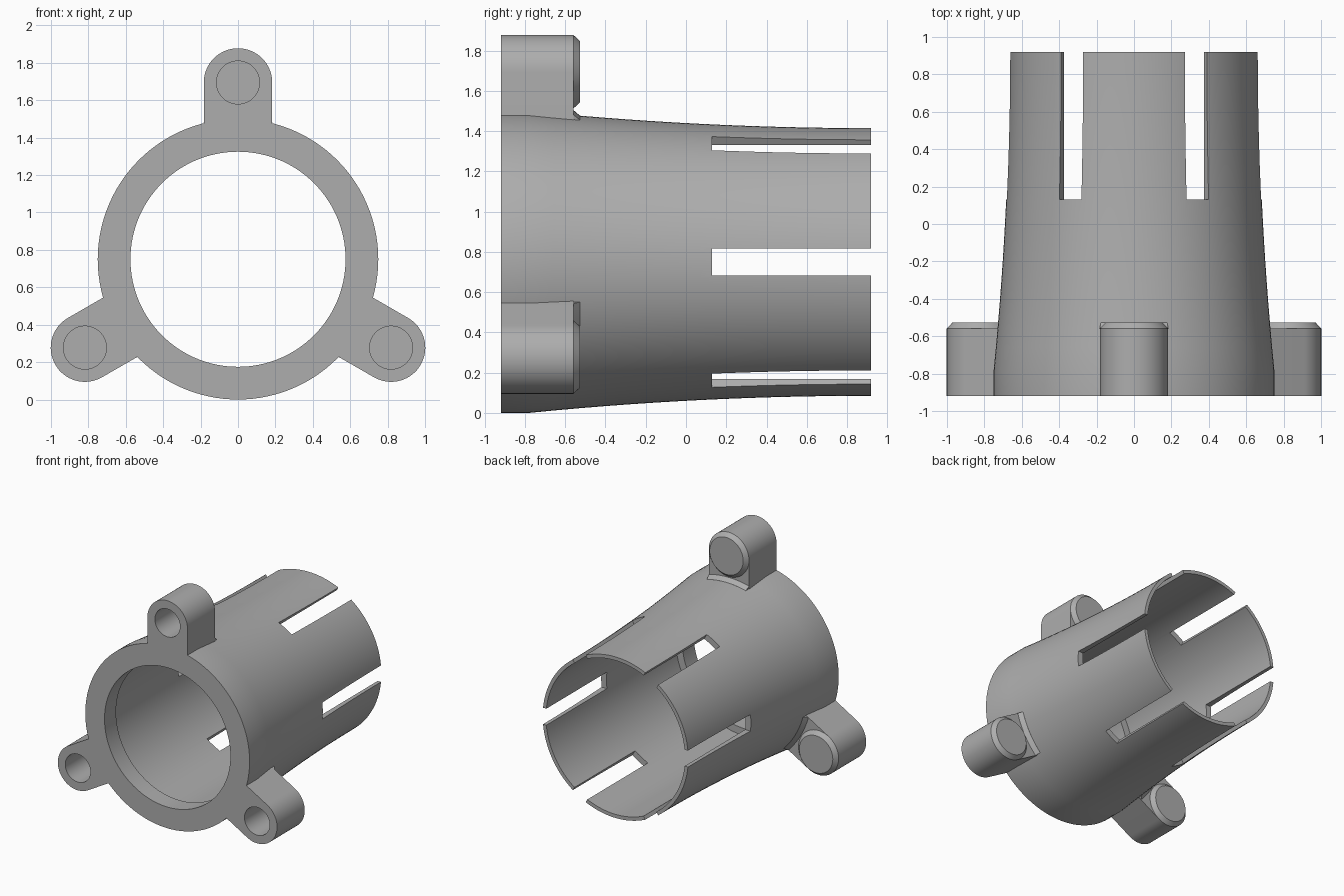
import bpy, bmesh
from math import pi, sin, cos, radians
from mathutils import Matrix, Vector

default = bpy.data.objects.get("Cube")
if default:
    bpy.data.objects.remove(default, do_unlink=True)

AXIS_Z = 0.75
FRONT, BACK = -0.92, 0.92

grey = bpy.data.materials.new("plain_grey")
grey.use_nodes = True
COLOUR = (0.42, 0.42, 0.42, 1)
grey.diffuse_color = COLOUR
grey.node_tree.nodes["Principled BSDF"].inputs["Base Color"].default_value = COLOUR


def finish(name, bm, angle=0.0):
    """Turn a bmesh into an object on the tube axis, turned about y."""
    bmesh.ops.recalc_face_normals(bm, faces=bm.faces)
    mesh = bpy.data.meshes.new(name)
    bm.to_mesh(mesh)
    bm.free()
    mesh.materials.append(grey)
    obj = bpy.data.objects.new(name, mesh)
    obj.location.z = AXIS_Z
    obj.rotation_euler.y = angle
    bpy.context.collection.objects.link(obj)
    return obj


def revolve(profile, half_angle=pi, steps=120, radius_offset=0.0):
    """Spin a closed (y, radius) loop about y, centred on the +z direction."""
    bm = bmesh.new()
    full = half_angle >= pi
    turns = steps if full else steps + 1
    rings = []
    for i in range(turns):
        a = -half_angle + 2 * half_angle * i / steps
        rings.append([bm.verts.new((r * sin(a), y, radius_offset + r * cos(a)))
                      for y, r in profile])
    n = len(profile)
    for i in range(steps):
        a, b = rings[i], rings[(i + 1) % turns]
        for j in range(n):
            k = (j + 1) % n
            bm.faces.new((a[j], a[k], b[k], b[j]))
    if not full:
        bm.faces.new(rings[0])
        bm.faces.new(rings[-1])
    return bm


def cylinder(radius, top_radius, y0, y1, z):
    """Closed round bar along y."""
    bm = bmesh.new()
    place = Matrix.Translation((0, (y0 + y1) / 2, z)) @ Matrix.Rotation(-pi / 2, 4, "X")
    bmesh.ops.create_cone(bm, cap_ends=True, segments=64, radius1=radius,
                          radius2=top_radius, depth=y1 - y0, matrix=place)
    return bm


def apply_cut(obj, cutter):
    mod = obj.modifiers.new("cut", "BOOLEAN")
    mod.operation = "DIFFERENCE"
    mod.solver = "EXACT"
    mod.object = cutter
    bpy.context.view_layer.objects.active = obj
    bpy.ops.object.modifier_apply(modifier=mod.name)
    bpy.data.objects.remove(cutter, do_unlink=True)


# Flared tube with a thick front rim and a wider bore behind it
FLARE_START, LIP_END = -0.78, -0.77
outer = [(FRONT, 0.75)]
for i in range(15):
    t = i / 14
    outer.append((FLARE_START + (BACK - FLARE_START) * t, 0.665 + 0.085 * (1 - t) ** 2))
inner = [(BACK, 0.635), (LIP_END, 0.635), (LIP_END, 0.575), (FRONT, 0.575)]
body = finish("flared_tube", revolve(outer + inner))

# Six slots in the rear half, cut as three bars across the diameter
for i in range(3):
    bm = bmesh.new()
    bmesh.ops.create_cube(bm, size=1)
    bmesh.ops.scale(bm, vec=Vector((2, 1, 0.136)), verts=bm.verts)
    bmesh.ops.translate(bm, vec=Vector((0, 0.63, 0)), verts=bm.verts)
    bar = finish("slot_cutter", bm, i * pi / 3)
    bar.hide_render = True
    bpy.context.view_layer.update()
    apply_cut(body, bar)
parts = [body]

# Three screw lugs around the front rim
LUG_R, LUG_DIST, LUG_BACK, BOSS_BACK = 0.183, 0.945, -0.56, -0.527
for name, angle in (("top", 0), ("left", 2 * pi / 3), ("right", -2 * pi / 3)):
    # Rounded lug block
    outline = [(LUG_R, 0.68)]
    outline += [(LUG_R * cos(pi * i / 32), LUG_DIST + LUG_R * sin(pi * i / 32))
                for i in range(33)]
    outline.append((-LUG_R, 0.68))
    bm = bmesh.new()
    face = bm.faces.new([bm.verts.new((x, FRONT, z)) for x, z in outline])
    made = bmesh.ops.extrude_face_region(bm, geom=[face])["geom"]
    bmesh.ops.translate(bm, vec=Vector((0, LUG_BACK - FRONT, 0)),
                        verts=[v for v in made if isinstance(v, bmesh.types.BMVert)])
    lug = finish(name + "_lug", bm, angle)

    # Blind screw hole
    hole = finish("hole_cutter", cylinder(0.115, 0.115, -1, -0.6, LUG_DIST), angle)
    hole.hide_render = True
    bpy.context.view_layer.update()
    apply_cut(lug, hole)

    # Chamfered round end and the sloped foot against the tube
    cap = finish(name + "_lug_end",
                 cylinder(LUG_R, 0.153, LUG_BACK, BOSS_BACK, LUG_DIST), angle)
    foot = [(LUG_BACK, 0.7), (LUG_BACK, 0.755), (BOSS_BACK, 0.727), (BOSS_BACK, 0.7)]
    wedge = finish(name + "_lug_foot", revolve(foot, radians(14.1), 12), angle)
    parts += [lug, cap, wedge]

# Smooth shading with crisp edges
bpy.ops.object.select_all(action="DESELECT")
for obj in parts:
    obj.select_set(True)
bpy.context.view_layer.objects.active = body
bpy.ops.object.shade_smooth_by_angle(angle=radians(30))
